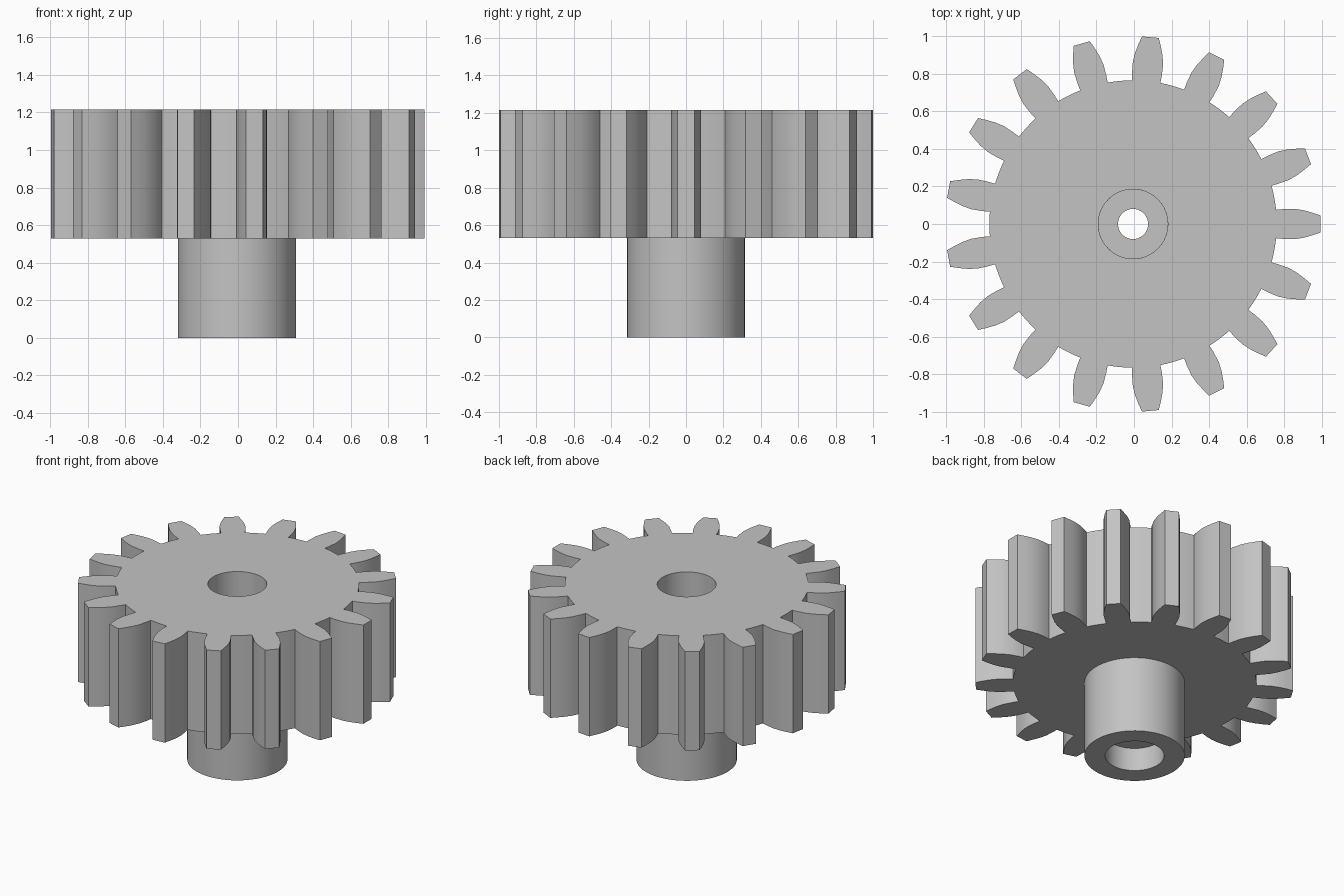
import bpy, bmesh, math

if "Cube" in bpy.data.objects:
    bpy.data.objects.remove(bpy.data.objects["Cube"])

TEETH = 17
CX = -0.005                       # the odd tooth count shifts the axis off the box centre
BORE, HOLE, HUB = 0.185, 0.08, 0.315
GEAR_Z0, GEAR_Z1 = 0.53, 1.215

steel = bpy.data.materials.new("light_grey_metal")
steel.diffuse_color = (0.55, 0.55, 0.55, 1)
steel.use_nodes = True
steel.node_tree.nodes["Principled BSDF"].inputs["Base Color"].default_value = steel.diffuse_color


def circle(radius, angles):
    return [(radius * math.cos(a), radius * math.sin(a)) for a in angles]


def loft(name, rings):
    """Join a closed sequence of (points, z) rings into a solid."""
    bm = bmesh.new()
    loops = [[bm.verts.new((x + CX, y, z)) for x, y in pts] for pts, z in rings]
    n = len(loops[0])
    for a, b in zip(loops, loops[1:] + loops[:1]):
        for i in range(n):
            j = (i + 1) % n
            bm.faces.new((a[i], a[j], b[j], b[i]))
    bmesh.ops.recalc_face_normals(bm, faces=bm.faces)
    mesh = bpy.data.meshes.new(name)
    bm.to_mesh(mesh)
    bm.free()
    mesh.materials.append(steel)
    ob = bpy.data.objects.new(name, mesh)
    bpy.context.collection.objects.link(ob)
    bpy.ops.object.select_all(action='DESELECT')
    ob.select_set(True)
    bpy.context.view_layer.objects.active = ob
    bpy.ops.object.shade_smooth_by_angle(angle=math.radians(25))
    return ob


# Tooth outline: flank from root to tip, mirrored, then the root arc to the next tooth
flank = [(0.762, 0.073), (0.80, 0.0795), (0.86, 0.081), (0.91, 0.073),
         (0.955, 0.060), (0.999, 0.045)]
tooth = [(x, -y) for x, y in flank] + flank[::-1]
pitch = 2 * math.pi / TEETH
root = math.atan2(flank[0][1], flank[0][0])
tooth += circle(0.765, [root + (pitch - 2 * root) * t / 4 for t in (1, 2, 3)])

outline = []
for k in range(TEETH):
    c, s = math.cos(k * pitch), math.sin(k * pitch)
    outline += [(x * c - y * s, x * s + y * c) for x, y in tooth]

# Toothed wheel with its bore
bore = circle(BORE, [math.atan2(y, x) for x, y in outline])
loft("gear_wheel", [(outline, GEAR_Z0), (outline, GEAR_Z1),
                    (bore, GEAR_Z1), (bore, GEAR_Z0)])

# Hub sleeve, counterbored from both ends with a narrow hole through the web
around = [2 * math.pi * i / 64 for i in range(64)]
profile = [(HUB, 0), (HUB, GEAR_Z0), (BORE, GEAR_Z0), (BORE, 0.42),
           (HOLE, 0.42), (HOLE, 0.16), (BORE, 0.16), (BORE, 0)]
loft("hub_sleeve", [(circle(r, around), z) for r, z in profile])
